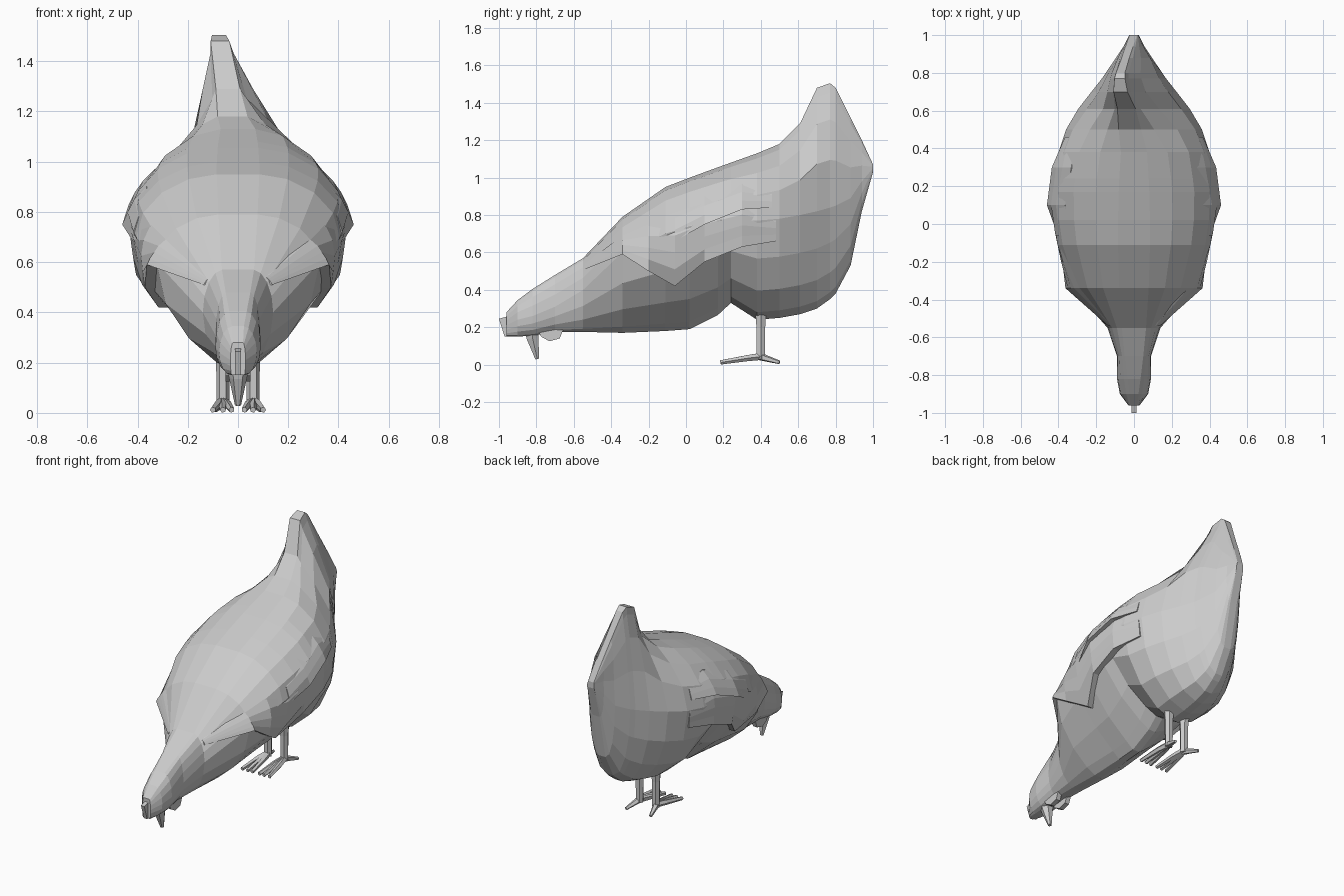
import bpy, bmesh, math
from mathutils import Vector
from mathutils.bvhtree import BVHTree

if "Cube" in bpy.data.objects:
    bpy.data.objects.remove(bpy.data.objects["Cube"])


def make_object(name, bm, mirror=False):
    bmesh.ops.recalc_face_normals(bm, faces=bm.faces)
    me = bpy.data.meshes.new(name)
    bm.to_mesh(me)
    ob = bpy.data.objects.new(name, me)
    bpy.context.collection.objects.link(ob)
    if mirror:
        ob.modifiers.new("Mirror", 'MIRROR')
    return ob


def loft(bm, rings):
    loops = [[bm.verts.new(p) for p in r] for r in rings]
    n = len(loops[0])
    for a, b in zip(loops, loops[1:]):
        for i in range(n):
            j = (i + 1) % n
            bm.faces.new((a[i], a[j], b[j], b[i]))
    bm.faces.new(loops[0])
    bm.faces.new(loops[-1])


def limb(bm, pts, radii, sides=5):
    pts = [Vector(p) for p in pts]
    rings = []
    for i, p in enumerate(pts):
        d = pts[min(i + 1, len(pts) - 1)] - pts[max(i - 1, 0)]
        q = d.to_track_quat('Z', 'Y')
        rings.append([p + q @ Vector((math.cos(2 * math.pi * k / sides),
                                      math.sin(2 * math.pi * k / sides), 0)) * radii[i]
                      for k in range(sides)])
    loft(bm, rings)


# Body stations from head to tail: y, bottom z, widest z, half width, top z
STATIONS = [
    (-.96, .15, .21, .03, .28),
    (-.9, .15, .24, .075, .345),
    (-.82, .155, .26, .09, .405),
    (-.7, .175, .31, .09, .48),
    (-.55, .175, .40, .14, .57),
    (-.34, .17, .60, .325, .79),
    (-.11, .18, .70, .405, .95),
    (.02, .19, .74, .425, 1.0),
    (.17, .265, .77, .43, 1.055),
    (.24, .33, .78, .42, 1.08),
    (.38, .24, .77, .40, 1.13),
    (.50, .25, .78, .36, 1.18),
    (.61, .27, .80, .295, 1.29),
    (.70, .30, .82, .225, 1.48),
    (.77, .35, .84, .17, 1.505),
    (.80, .38, .85, .15, 1.48),
    (.88, .53, .89, .095, 1.32),
    (.94, .82, .98, .055, 1.20),
    (1.0, 1.03, 1.05, .025, 1.07),
]
HALF = 4  # points in each quarter of a section


def section(y, zb, zw, w, zt):
    ridge = max(.02, .085 * (1 - (y + .05) ** 2))
    # sections pinch upward near the tail and downward under the breast
    up = 1.1 + 2 * math.exp(-((y - .7) / .17) ** 2)
    low = 1 + 1.15 * math.exp(-((y + .05) / .38) ** 2)
    half = []
    for i in range(-HALF, HALF + 1):
        a = i * math.pi / 2 / HALF
        s, c = math.sin(a), max(0, math.cos(a))
        base, power = (ridge, up) if i > 0 else (.025, low)
        base = min(base, w)
        z = zw + s * ((zt - zw) if i > 0 else (zw - zb))
        half.append((base + (w - base) * c ** power, z))
    pts = half + [(-x, z) for x, z in reversed(half)]
    # the tail ridge leans to one side
    lean = lambda z: -.075 * max(0, z - 1.05) / .45 if y > .45 else 0
    return [(x + lean(z), y, z) for x, z in pts]


bm = bmesh.new()
loft(bm, [section(*s) for s in STATIONS])
make_object("body", bm)
surface = BVHTree.FromBMesh(bm)


# Wings: plates laid over the side of the body, edges tucked in
def wing(name, rows, offset, steps):
    bm = bmesh.new()
    grid = []
    for i, (y, lo, hi) in enumerate(rows):
        fade = .2 if i in (0, len(rows) - 1) else 1
        line = []
        for k in range(steps + 1):
            z = lo + (hi - lo) * k / steps
            hit = surface.ray_cast(Vector((2, y, z)), Vector((-1, 0, 0)))[0]
            x = hit.x if hit else .1
            line.append(bm.verts.new((x + offset * fade * (1 - k / steps), y, z)))
        grid.append(line)
    for a, b in zip(grid, grid[1:]):
        for k in range(steps):
            bm.faces.new((a[k], a[k + 1], b[k + 1], b[k]))
    # rim going back into the body
    rim = [e for e in bm.edges if e.is_boundary]
    ret = bmesh.ops.extrude_edge_only(bm, edges=rim)
    for v in ret["geom"]:
        if isinstance(v, bmesh.types.BMVert):
            v.co.x -= offset + .03
    make_object(name, bm, True)


wing("lower_wing", [(-.54, .51, .54), (-.34, .59, .69), (-.2, .50, .75), (-.06, .42, .78),
                    (.1, .55, .82), (.3, .63, .86), (.48, .66, .8)], .04, 4)
wing("upper_wing", [(-.06, .66, .84), (.1, .75, .90), (.3, .83, .97), (.46, .84, .94)], .035, 3)

# Legs and feet
bm = bmesh.new()
limb(bm, [(.06, .40, .30), (.06, .40, .2), (.06, .40, .03)], [.035, .027, .025], 6)
for tip in (.025, .06, .10):
    limb(bm, [(.06, .41, .045), (.03 + tip / 2, .33, .035), (tip, .185, .012)],
         [.02, .017, .012])
limb(bm, [(.06, .39, .045), (.09, .50, .012)], [.022, .01])
make_object("legs", bm, True)


# Head details: comb, beak and wattles
def slab(name, outline, x0, x1):
    bm = bmesh.new()
    loft(bm, [[(x, y, z) for y, z in outline] for x in (x0, x1)])
    return make_object(name, bm)


slab("comb", [(-1.0, .245), (-.93, .265), (-.91, .15), (-.97, .15)], -.012, .012)
bm = bmesh.new()
limb(bm, [(0, -.825, .19), (0, -.82, .14), (0, -.795, .03)], [.045, .036, .012], 6)
make_object("beak", bm)
for side in (-1, 1):
    slab("wattle", [(-.80, .2), (-.775, .15), (-.73, .125), (-.675, .14), (-.655, .19)],
         side * .02, side * .05)
